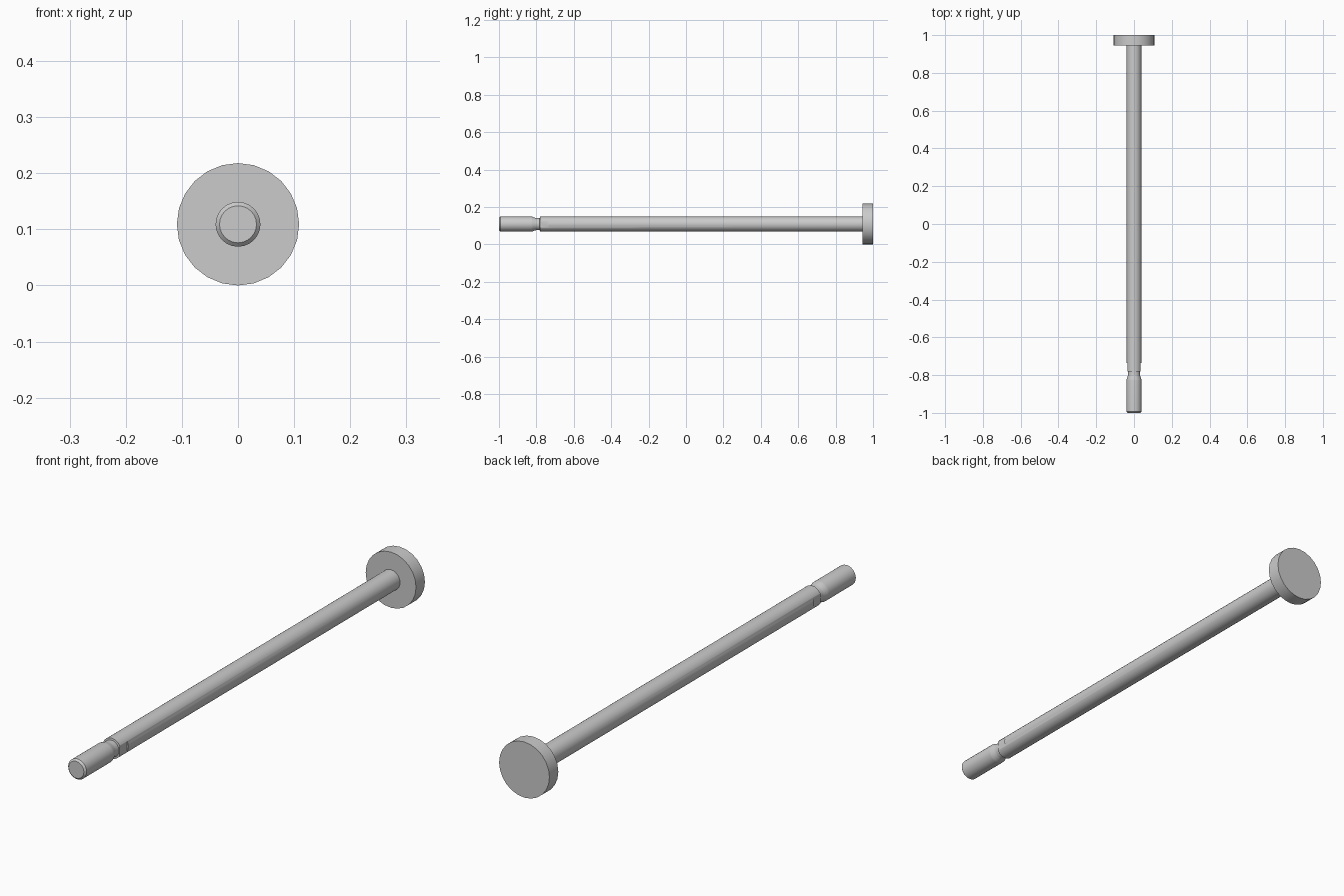
import bpy, bmesh
from math import pi, sin, cos

if "Cube" in bpy.data.objects:
    bpy.data.objects.remove(bpy.data.objects["Cube"])

R_HEAD, R = 0.109, 0.04
SIDES = 24


def lathe(name, profile):
    """Closed solid turned around the y axis from (y, radius) points."""
    bm = bmesh.new()
    rings = []
    for y, r in profile:
        rings.append([bm.verts.new((r * sin(2 * pi * i / SIDES), y,
                                    R_HEAD + r * cos(2 * pi * i / SIDES)))
                      for i in range(SIDES)])
    for a, b in zip(rings, rings[1:]):
        for i in range(SIDES):
            j = (i + 1) % SIDES
            bm.faces.new((a[i], a[j], b[j], b[i]))
    bm.faces.new(rings[0])
    bm.faces.new(rings[-1])
    bmesh.ops.recalc_face_normals(bm, faces=bm.faces)
    mesh = bpy.data.meshes.new(name)
    bm.to_mesh(mesh)
    bm.free()
    ob = bpy.data.objects.new(name, mesh)
    bpy.context.collection.objects.link(ob)
    return ob


def smooth(ob):
    bpy.ops.object.select_all(action='DESELECT')
    ob.select_set(True)
    bpy.context.view_layer.objects.active = ob
    bpy.ops.object.shade_smooth_by_angle(angle=pi / 7)


# Flat disc head
head = lathe("pin_head", [(0.945, R_HEAD), (1.0, R_HEAD)])

# Shaft with chamfered tip and retaining groove
shaft = lathe("pin_shaft", [
    (-1.0, 0.033), (-0.993, R), (-0.828, R), (-0.822, 0.0393),
    (-0.806, 0.0335), (-0.80, 0.0325), (-0.782, 0.0325),
    (-0.781, R), (0.95, R)])

# Side flats just behind the groove
for side, sx in (("left", -1), ("right", 1)):
    bpy.ops.mesh.primitive_cube_add(size=1, location=(sx * 0.06, -0.765, R_HEAD))
    cutter = bpy.context.object
    cutter.name = "flat_cutter_" + side
    cutter.scale = (0.05, 0.06, 0.1)
    cutter.hide_render = True
    cutter.display_type = 'WIRE'
    mod = shaft.modifiers.new("flat_" + side, 'BOOLEAN')
    mod.operation = 'DIFFERENCE'
    mod.solver = 'EXACT'
    mod.object = cutter
    bpy.context.view_layer.objects.active = shaft
    bpy.ops.object.modifier_apply(modifier=mod.name)
    bpy.data.objects.remove(cutter)

for part in (head, shaft):
    smooth(part)
